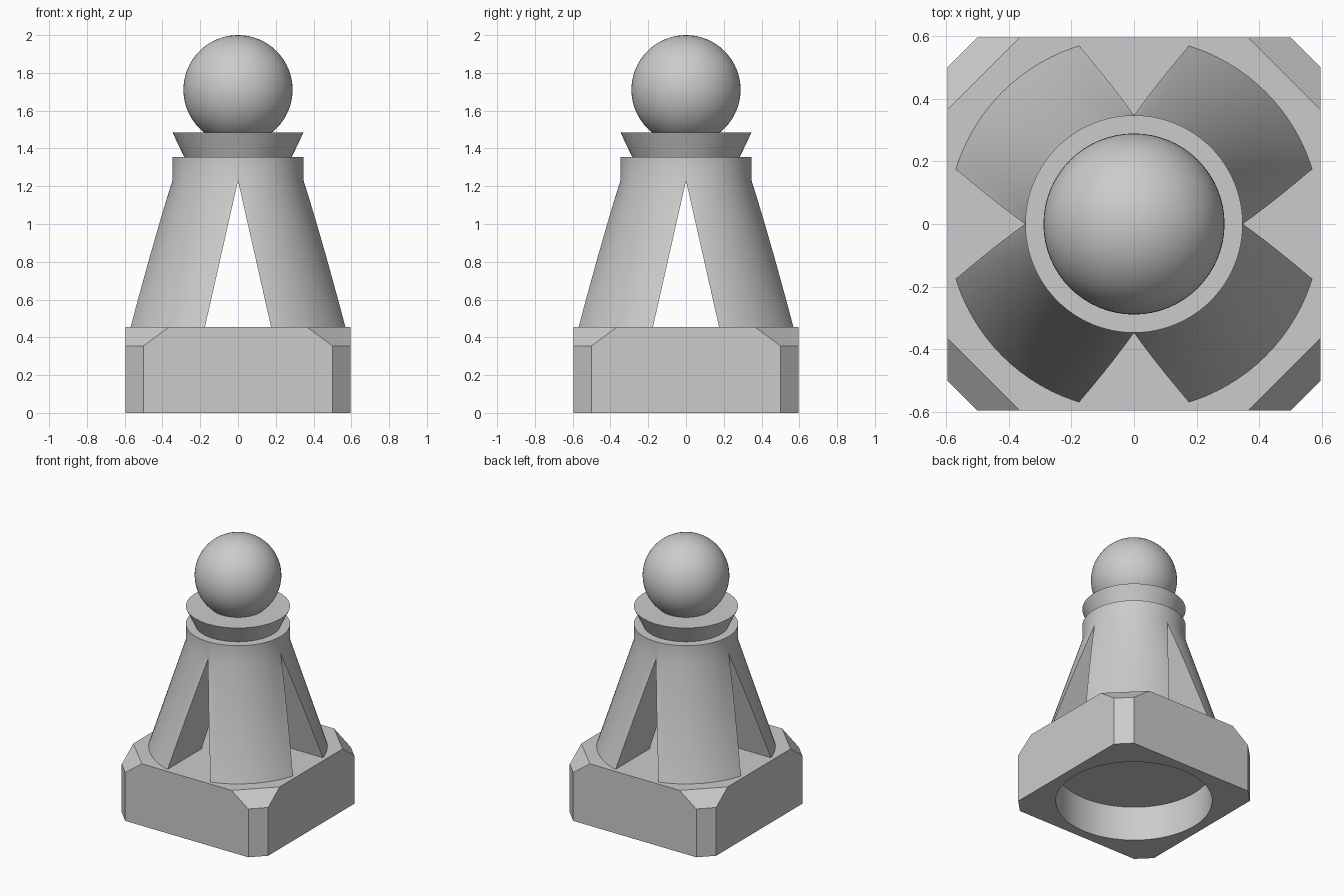
import bpy
import bmesh
from math import cos, sin, pi, radians

cube = bpy.data.objects.get("Cube")
if cube:
    bpy.data.objects.remove(cube, do_unlink=True)

grey = bpy.data.materials.new("light grey")
grey.use_nodes = True
colour = (0.6, 0.6, 0.6, 1)
grey.diffuse_color = colour
grey.node_tree.nodes["Principled BSDF"].inputs["Base Color"].default_value = colour


def loft(name, rings):
    """Closed solid through a stack of rings with equal point counts."""
    bm = bmesh.new()
    loops = [[bm.verts.new(p) for p in ring] for ring in rings]
    n = len(loops[0])
    for a, b in zip(loops, loops[1:]):
        for i in range(n):
            j = (i + 1) % n
            bm.faces.new((a[i], a[j], b[j], b[i]))
    bm.faces.new(loops[0][::-1])
    bm.faces.new(loops[-1])
    bmesh.ops.recalc_face_normals(bm, faces=bm.faces)
    mesh = bpy.data.meshes.new(name)
    bm.to_mesh(mesh)
    bm.free()
    mesh.materials.append(grey)
    obj = bpy.data.objects.new(name, mesh)
    bpy.context.collection.objects.link(obj)
    return obj


def circle(r, z, n=96):
    return [(r * cos(2 * pi * i / n), r * sin(2 * pi * i / n), z) for i in range(n)]


def octagon(half, cut, z):
    k = half - cut
    return [(half, -k, z), (half, k, z), (k, half, z), (-k, half, z),
            (-half, k, z), (-half, -k, z), (-k, -half, z), (k, -half, z)]


def activate(obj):
    bpy.ops.object.select_all(action='DESELECT')
    obj.select_set(True)
    bpy.context.view_layer.objects.active = obj


def carve(obj, cutter):
    mod = obj.modifiers.new("carve", 'BOOLEAN')
    mod.operation = 'DIFFERENCE'
    mod.solver = 'EXACT'
    mod.object = cutter
    activate(obj)
    bpy.ops.object.modifier_apply(modifier=mod.name)
    bpy.data.objects.remove(cutter, do_unlink=True)


def smooth(obj):
    activate(obj)
    bpy.ops.object.shade_smooth_by_angle(angle=radians(25))


HALF, BASE_TOP, NOTCH_TOP = 0.595, 0.455, 1.23

# Base block with chamfered corners and a round recess underneath
base = loft("base", [octagon(HALF, 0.095, 0), octagon(HALF, 0.095, 0.355),
                     octagon(HALF, 0.23, BASE_TOP)])
carve(base, loft("recess_cutter", [circle(0.525, -0.1), circle(0.525, 0.255)]))
smooth(base)

# Tapered body, split into four legs by two crossing wedge cuts
body = loft("legged_body", [circle(HALF, BASE_TOP), circle(0.347, NOTCH_TOP),
                            circle(0.347, 1.355)])
foot_z = 0.3
w = 0.175 * (NOTCH_TOP - foot_z) / (NOTCH_TOP - BASE_TOP)
for turn in (0, 1):
    wedge = [[(-w, y, foot_z), (w, y, foot_z), (0, y, NOTCH_TOP)] for y in (-1, 1)]
    if turn:
        wedge = [[(y, x, z) for x, y, z in ring] for ring in wedge]
    carve(body, loft("notch_cutter", wedge))
smooth(body)

# Flared collar
collar = loft("collar", [circle(0.285, 1.355), circle(0.347, 1.485)])
smooth(collar)

# Ball head
bpy.ops.mesh.primitive_uv_sphere_add(segments=64, ring_count=32, radius=0.289,
                                     location=(0, 0, 1.711))
head = bpy.context.object
head.name = "ball_head"
head.data.materials.append(grey)
smooth(head)
